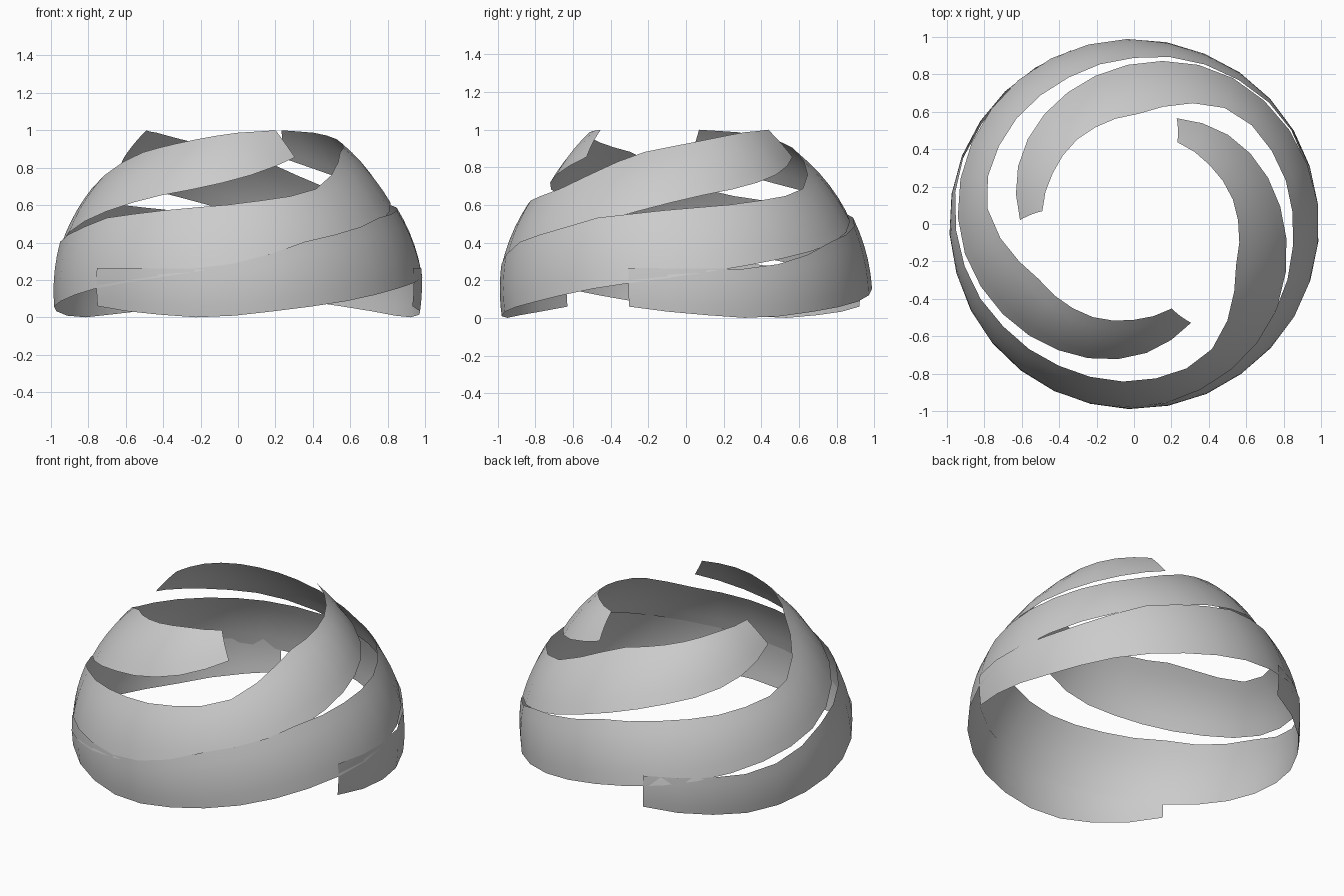
import bpy, bmesh, math
from mathutils import Vector

if "Cube" in bpy.data.objects:
    bpy.data.objects.remove(bpy.data.objects["Cube"])

# Ribbon edges: (sweep angle, radius, height)
UPPER = [(0, .495, 1.0), (28, .515, .985), (44, .54, .96), (66, .562, .92),
         (86, .59, .88), (102, .67, .81), (118, .775, .70), (130, .818, .655),
         (155, .843, .605), (180, .855, .575), (208, .89, .53), (222, .92, .47),
         (242, .95, .41), (260, .978, .31), (275, .985, .26), (316, .985, .265)]
LOWER = [(0, .61, .855), (28, .705, .745), (44, .747, .695), (66, .80, .64),
         (92, .87, .54), (108, .915, .46), (125, .95, .38), (150, .975, .30),
         (175, .99, .23), (205, .99, .16), (229, .985, .09), (242, .985, .06),
         (266, .98, .01), (280, .975, 0), (300, .978, .025), (316, .98, .06)]
SWEEP, STEPS, ACROSS = 316, 26, 5


def sample(table, t):
    for a, b in zip(table, table[1:]):
        if t <= b[0]:
            f = (t - a[0]) / (b[0] - a[0])
            return a[1] + (b[1] - a[1]) * f, a[2] + (b[2] - a[2]) * f
    return table[-1][1:]


def ribbon(name, start):
    bm = bmesh.new()
    rows = []
    for i in range(STEPS + 1):
        t = SWEEP * i / STEPS
        (ru, zu), (rl, zl) = sample(UPPER, t), sample(LOWER, t)
        normal = Vector((zu - zl, rl - ru)).normalized()
        bulge = ((zu - zl) ** 2 + (rl - ru) ** 2) / 8
        row = []
        for j in range(ACROSS + 1):
            f = j / ACROSS
            p = Vector((rl, zl)).lerp(Vector((ru, zu)), f)
            p += normal * bulge * 4 * f * (1 - f)
            # the top end is cut at a slant
            skew = (6 * f - 2) * (1 - t / SWEEP)
            a = math.radians(start - t - skew)
            row.append(bm.verts.new((p.x * math.cos(a), p.x * math.sin(a), p.y)))
        rows.append(row)
    for r0, r1 in zip(rows, rows[1:]):
        for j in range(ACROSS):
            bm.faces.new((r0[j], r0[j + 1], r1[j + 1], r1[j]))
    for face in bm.faces:
        face.normal_update()
        c = face.calc_center_median()
        if face.normal.dot(c - Vector((0, 0, .1))) < 0:
            face.normal_flip()
        face.smooth = True
    mesh = bpy.data.meshes.new(name)
    bm.to_mesh(mesh)
    bm.free()
    bpy.context.collection.objects.link(bpy.data.objects.new(name, mesh))


# Three interleaved spiral bands
for name, start in (("left_ribbon", 176), ("back_ribbon", 66), ("front_ribbon", -62)):
    ribbon(name, start)
